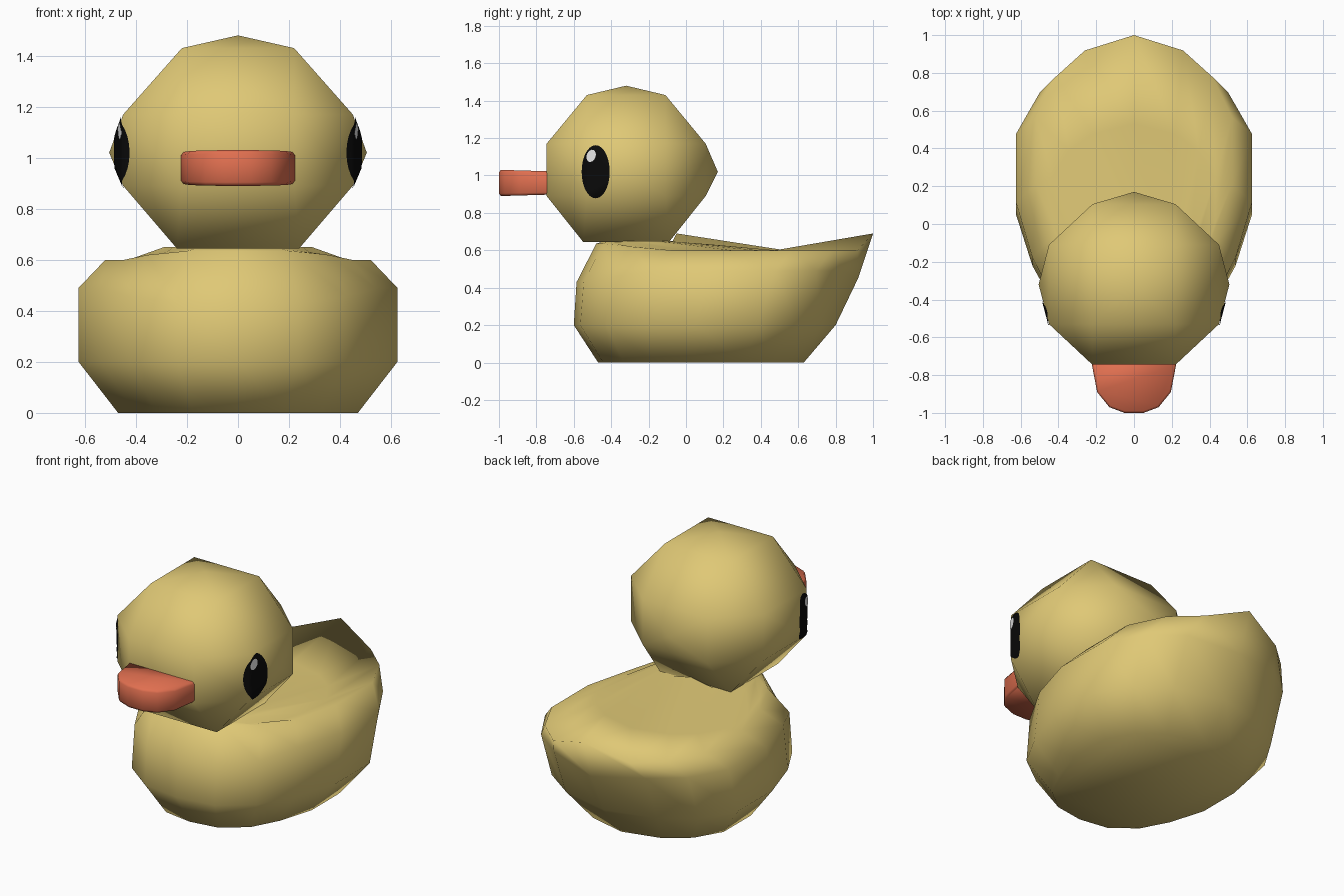
import bpy, bmesh, math
from mathutils import Vector
from mathutils.bvhtree import BVHTree

if "Cube" in bpy.data.objects:
    bpy.data.objects.remove(bpy.data.objects["Cube"])


def material(name, rgb):
    m = bpy.data.materials.new(name)
    m.diffuse_color = (*rgb, 1)
    m.use_nodes = True
    m.node_tree.nodes["Principled BSDF"].inputs["Base Color"].default_value = m.diffuse_color
    return m


YELLOW = material("warm_yellow", (0.74, 0.58, 0.18))
ORANGE = material("coral_orange", (0.75, 0.16, 0.08))
BLACK = material("black", (0.003, 0.003, 0.003))
WHITE = material("white", (0.8, 0.8, 0.8))


def finish(bm, name, mat, angle=180, fix=True):
    if fix:
        bmesh.ops.recalc_face_normals(bm, faces=bm.faces[:])
    for f in bm.faces:
        f.smooth = True
    me = bpy.data.meshes.new(name)
    bm.to_mesh(me)
    bm.free()
    me.materials.append(mat)
    ob = bpy.data.objects.new(name, me)
    bpy.context.collection.objects.link(ob)
    if angle < 180:
        bpy.context.view_layer.objects.active = ob
        ob.select_set(True)
        bpy.ops.object.shade_smooth_by_angle(angle=math.radians(angle))
        ob.select_set(False)
    return ob


def loft(bm, rings):
    loops = [[bm.verts.new(p) for p in r] for r in rings]
    n = len(loops[0])
    for a, b in zip(loops, loops[1:]):
        for i in range(n):
            j = (i + 1) % n
            bm.faces.new((a[i], a[j], b[j], b[i]))
    bm.faces.new(loops[0][::-1])
    bm.faces.new(loops[-1])


# Body: egg-shaped plan lofted through rings, with a raised tail point
half = [(0, 1), (.5, .89), (.8, .70), (1, .41), (1, -.07),
        (.86, -.46), (.68, -.75), (.38, -.95), (0, -1)]
plan = half + [(-x, t) for x, t in half[-2:0:-1]]


def body_ring(w, yf, yb, z, zf, zb):
    mid, h = (yf + yb) / 2, (yb - yf) / 2
    pts = []
    for x, t in plan:
        k = min(1, max(0, (-t - .5) / .45))
        zz = zb if t == 1 else z + (zf - z) * k
        pts.append((x * w, mid + t * h, zz))
    return pts


bm = bmesh.new()
loft(bm, [body_ring(*r) for r in (
    (.47, -.47, .63, 0, 0, 0),
    (.625, -.60, .80, .20, .20, .20),
    (.625, -.585, .92, .49, .43, .45),
    (.52, -.48, 1.0, .60, .635, .69),
    (.43, -.45, .53, .60, .645, .60),
    (.29, -.43, -.05, .65, .65, .69))])
finish(bm, "body", YELLOW)

# Head: hull of a bevelled cube with raised face centres, flat at the beak
HC = Vector((0, -.32, 1.02))
pts = [(.505, 0, 0), (-.505, 0, 0), (0, .49, 0), (0, 0, .46)]
for sx in (-1, 1):
    for sy in (-1, 1):
        pts += [(sx * .22, sy * .21, .41), (sx * .24, sy * .23, -.375)]
        for z in (.15, -.13):
            pts += [(sx * .45, sy * .21, z), (sx * .22, sy * .425, z)]
bm = bmesh.new()
for p in pts:
    bm.verts.new(HC + Vector(p))
bmesh.ops.convex_hull(bm, input=bm.verts[:])
bmesh.ops.recalc_face_normals(bm, faces=bm.faces[:])
tree = BVHTree.FromBMesh(bm)
finish(bm, "head", YELLOW)

# Beak: rounded plan lofted upward, slightly thicker at the tip
bh = [(.225, -.72), (.222, -.75), (.195, -.89), (.13, -.97), (.05, -1.0)]
bplan = bh + [(-x, y) for x, y in bh[::-1]]
bm = bmesh.new()
rings = []
for s, inset in ((-1, .96), (-.8, 1), (.8, 1), (1, .96)):
    rings.append([(x * inset, y if y > -.8 else -.75 + (y + .75) * inset,
                   .96 + s * (.062 + .008 * (-.72 - y) / .28)) for x, y in bplan])
loft(bm, rings)
finish(bm, "beak", ORANGE)


# Eyes: thin elliptical plates laid onto the head surface
def eye_plate(name, mat, side, cy, cz, ry, rz, lift, tilt=0, segs=28, steps=8):
    bm = bmesh.new()

    def put(r, a):
        u, v = r * ry * math.cos(a), r * rz * math.sin(a)
        y = cy + u * math.cos(tilt) - v * math.sin(tilt)
        z = cz + u * math.sin(tilt) + v * math.cos(tilt)
        hit, nor, _, _ = tree.ray_cast(Vector((side * 2, y, z)), Vector((-side, 0, 0)))
        return bm.verts.new(hit + Vector((side * lift, 0, 0)))

    centre = put(0, 0)
    prev = None
    for k in range(1, steps + 1):
        ring = [put(k / steps, 2 * math.pi * i / segs) for i in range(segs)]
        for i in range(segs):
            j = (i + 1) % segs
            vs = (centre, ring[i], ring[j]) if prev is None else (prev[i], ring[i], ring[j], prev[j])
            bm.faces.new(vs if side > 0 else vs[::-1])
        prev = ring
    finish(bm, name, mat, fix=False)


for side, label in ((1, "right"), (-1, "left")):
    eye_plate("eye_" + label, BLACK, side, -.483, 1.02, .075, .142, .005)
    eye_plate("eye_highlight_" + label, WHITE, side, -.507, 1.105, .024, .034, .009, -.35, 16, 4)
